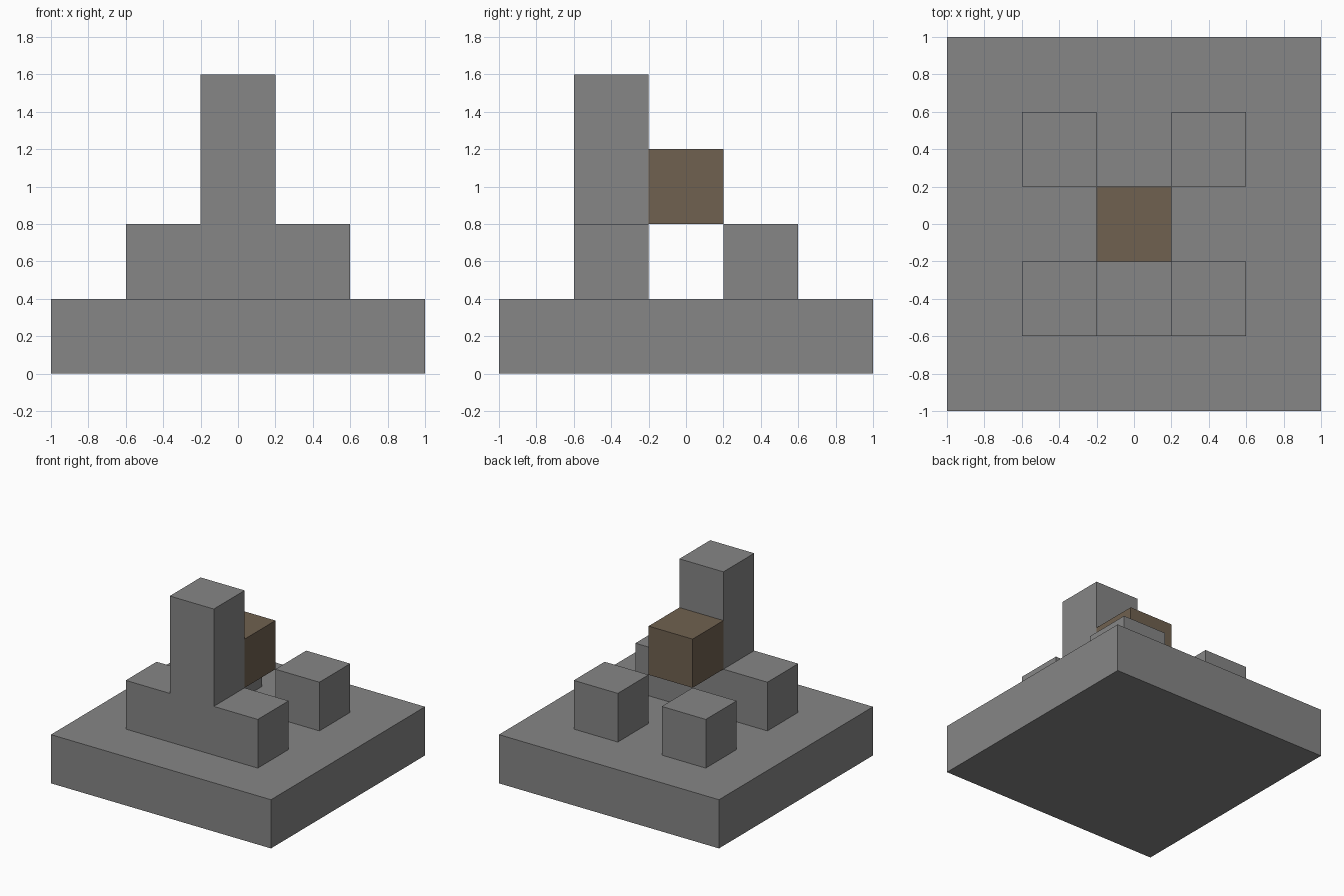
import bpy
import bmesh

if "Cube" in bpy.data.objects:
    bpy.data.objects.remove(bpy.data.objects["Cube"], do_unlink=True)

U = 0.4  # block size


def make_material(name, rgb):
    mat = bpy.data.materials.new(name)
    mat.use_nodes = True
    mat.diffuse_color = (*rgb, 1)
    mat.node_tree.nodes["Principled BSDF"].inputs["Base Color"].default_value = (*rgb, 1)
    return mat


def prism(name, outline, y_front, depth, mat):
    """Extrude an (x, z) outline, given in blocks, towards the back."""
    bm = bmesh.new()
    face = bm.faces.new([bm.verts.new((x * U, y_front * U, z * U)) for x, z in outline])
    result = bmesh.ops.extrude_face_region(bm, geom=[face], use_keep_orig=True)
    moved = [v for v in result["geom"] if isinstance(v, bmesh.types.BMVert)]
    bmesh.ops.translate(bm, verts=moved, vec=(0, depth * U, 0))
    bmesh.ops.recalc_face_normals(bm, faces=bm.faces)
    mesh = bpy.data.meshes.new(name)
    bm.to_mesh(mesh)
    bm.free()
    mesh.materials.append(mat)
    obj = bpy.data.objects.new(name, mesh)
    bpy.context.collection.objects.link(obj)


def block(name, x, y, z, width, depth, mat):
    """One-block-high box centred on x and y, with its underside at z."""
    l, r = x - width / 2, x + width / 2
    prism(name, [(l, z), (r, z), (r, z + 1), (l, z + 1)], y - depth / 2, depth, mat)


stone = make_material("stone grey", (0.238, 0.238, 0.238))
wood = make_material("wood brown", (0.162, 0.120, 0.080))

# Square base slab
block("base_slab", 0, 0, 0, 5, 5, stone)

# Front wall with its central pillar, as one stepped profile
half = [(1.5, 1), (1.5, 2), (0.5, 2), (0.5, 4)]
prism("front_wall_pillar", half + [(-x, z) for x, z in reversed(half)], -1.5, 1, stone)

# Two rear posts
for side, x in (("left", 1), ("right", -1)):
    block("rear_post_" + side, x, 1, 1, 1, 1, stone)

# Raised block held behind the pillar
block("raised_block", 0, 0, 2, 1, 1, wood)
